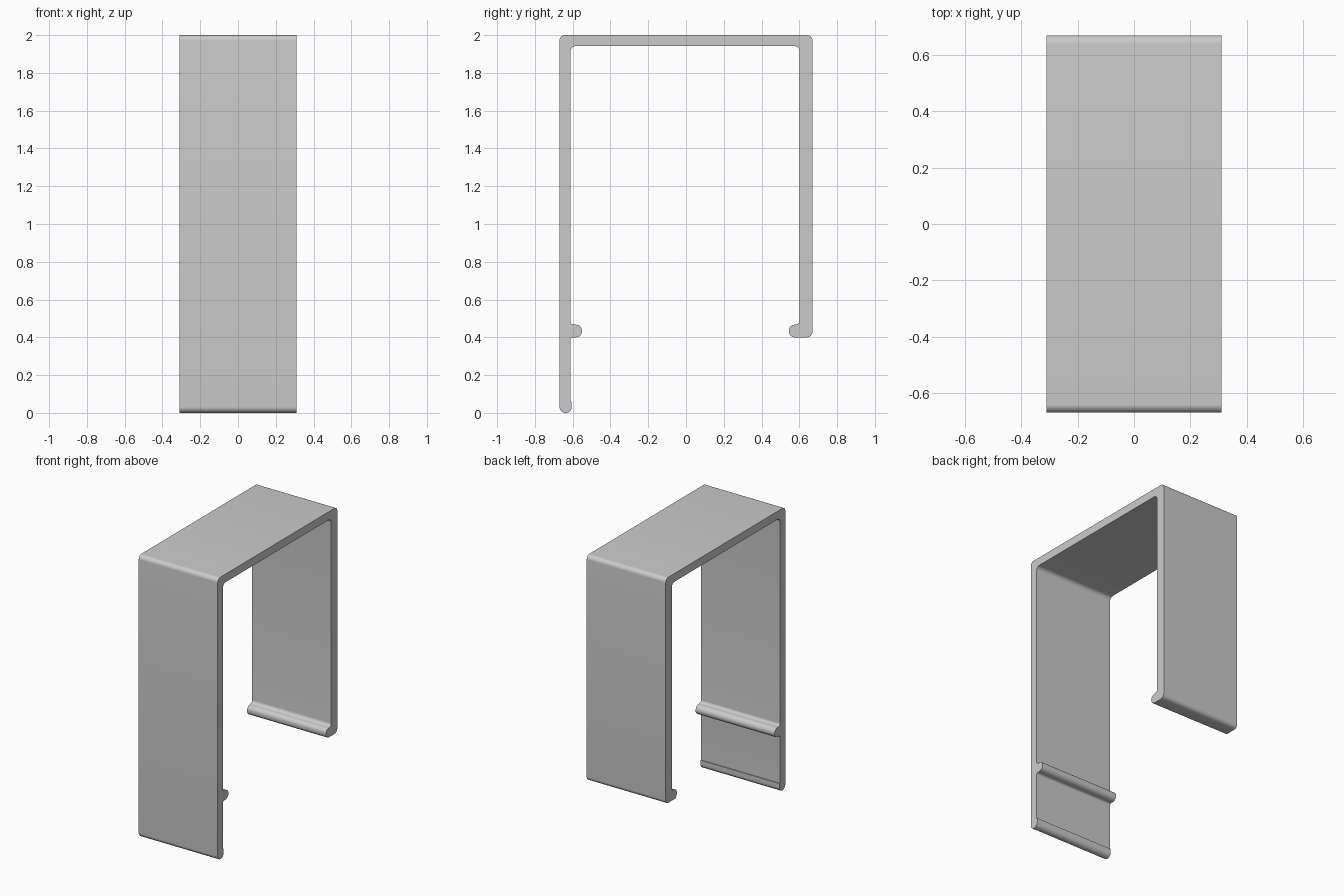
import bpy, bmesh, math
from mathutils import Vector

old = bpy.data.objects.get("Cube")
if old:
    bpy.data.objects.remove(old, do_unlink=True)

HALF_WIDTH = 0.31
STEPS = 8

# Clip cross-section: corner (y, z) and its fillet radius
corners = [
    # outer shell
    (-0.67, 0.0, 0.032), (-0.67, 2.0, 0.03), (0.67, 2.0, 0.03), (0.67, 0.4, 0.03),
    # back hook
    (0.545, 0.4, 0.03), (0.545, 0.467, 0.03), (0.602, 0.467, 0.025),
    # inner shell
    (0.602, 1.942, 0.03), (-0.612, 1.942, 0.03),
    # front ridge
    (-0.612, 0.467, 0.02), (-0.55, 0.467, 0.033), (-0.55, 0.4, 0.033), (-0.612, 0.4, 0.015),
    # small lip at the front foot
    (-0.612, 0.06, 0), (-0.605, 0.06, 0), (-0.605, 0.0, 0.032),
]


def fillet(points):
    """Replace each square corner with an arc of its own radius."""
    outline = []
    for i, (y, z, r) in enumerate(points):
        p = Vector((y, z))
        if r == 0:
            outline.append(p)
            continue
        u = (Vector(points[i - 1][:2]) - p).normalized()
        v = (Vector(points[(i + 1) % len(points)][:2]) - p).normalized()
        centre = p + (u + v) * r
        for s in range(STEPS + 1):
            t = math.pi / 2 * s / STEPS
            outline.append(centre - r * (v * math.cos(t) + u * math.sin(t)))
    return outline


# Extrude the section across the width
bm = bmesh.new()
cap = bm.faces.new([bm.verts.new((-HALF_WIDTH, p.x, p.y)) for p in fillet(corners)])
ext = bmesh.ops.extrude_face_region(bm, geom=[cap], use_keep_orig=True)
moved = [g for g in ext["geom"] if isinstance(g, bmesh.types.BMVert)]
bmesh.ops.translate(bm, verts=moved, vec=(2 * HALF_WIDTH, 0, 0))
bmesh.ops.recalc_face_normals(bm, faces=bm.faces)
mesh = bpy.data.meshes.new("clip_bracket")
bm.to_mesh(mesh)
bm.free()

# Plain grey finish
grey = bpy.data.materials.new("plain grey")
grey.use_nodes = True
colour = (0.6, 0.6, 0.6, 1)
grey.diffuse_color = colour
grey.node_tree.nodes["Principled BSDF"].inputs["Base Color"].default_value = colour
mesh.materials.append(grey)

bracket = bpy.data.objects.new("clip_bracket", mesh)
bpy.context.collection.objects.link(bracket)
bpy.ops.object.select_all(action="DESELECT")
bracket.select_set(True)
bpy.context.view_layer.objects.active = bracket
bpy.ops.object.shade_smooth_by_angle(angle=math.radians(30))
